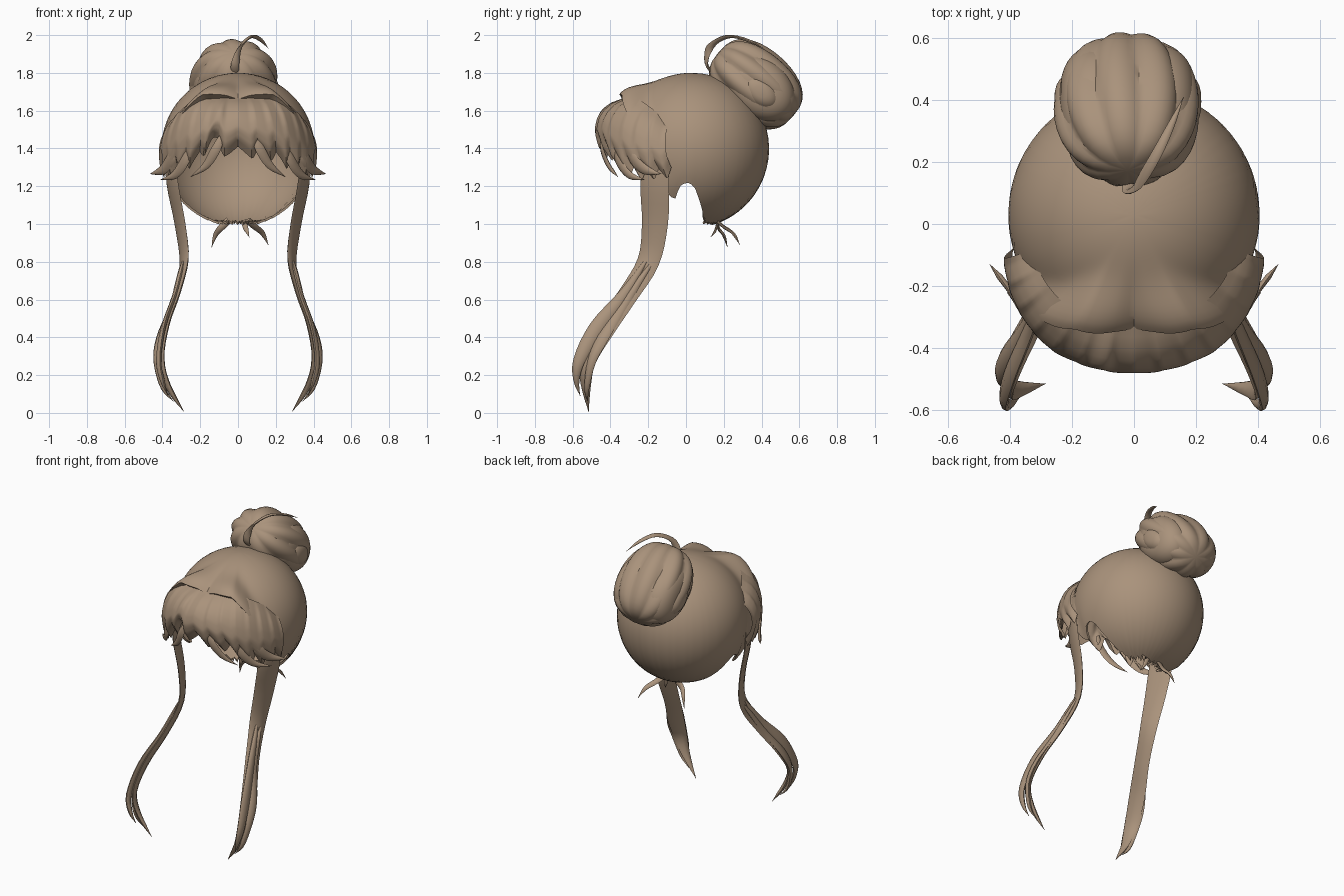
import bpy, bmesh, math
from mathutils import Vector

if "Cube" in bpy.data.objects:
    bpy.data.objects.remove(bpy.data.objects["Cube"])

hair = bpy.data.materials.new("warm brown hair")
hair.diffuse_color = (0.40, 0.29, 0.20, 1)
hair.use_nodes = True
hair.node_tree.nodes["Principled BSDF"].inputs["Base Color"].default_value = hair.diffuse_color


def interp(table, x):
    for (a, p), (b, q) in zip(table, table[1:]):
        if x <= b:
            t = max(0, (x - a) / (b - a))
            return p + (q - p) * t
    return table[-1][1]


def make(name, rows, closed=False, caps=False, angle=40):
    """Skin a grid of points."""
    bm = bmesh.new()
    vs = [[bm.verts.new(p) for p in r] for r in rows]
    n = len(rows[0])
    for a, b in zip(vs, vs[1:]):
        for i in range(n if closed else n - 1):
            j = (i + 1) % n
            bm.faces.new((a[i], a[j], b[j], b[i]))
    if caps:
        bm.faces.new(vs[0])
        bm.faces.new(vs[-1])
    bmesh.ops.remove_doubles(bm, verts=bm.verts, dist=0.0004)
    bmesh.ops.recalc_face_normals(bm, faces=bm.faces)
    me = bpy.data.meshes.new(name)
    bm.to_mesh(me)
    bm.free()
    me.shade_smooth()
    me.set_sharp_from_angle(angle=math.radians(angle))
    me.materials.append(hair)
    ob = bpy.data.objects.new(name, me)
    bpy.context.collection.objects.link(ob)
    return ob


def catmull(p, t):
    i = min(int(t), len(p) - 2)
    f = t - i
    a, b, c, d = (p[max(0, min(len(p) - 1, i + k))] for k in (-1, 0, 1, 2))
    return [0.5 * (2*q + (r - o)*f + (2*o - 5*q + 4*r - s)*f*f + (3*q - o - 3*r + s)*f**3)
            for o, q, r, s in zip(a, b, c, d)]


def strand(name, pts, thick, flat=(1, 0, 0), mirror=1, steps=4, sides=8):
    """Tapered lock; pts are x, y, z, half width; flat is the thin direction."""
    n = (len(pts) - 1) * steps
    c = [catmull(pts, k / steps) for k in range(n + 1)]
    rows = []
    for k in range(n + 1):
        p = Vector(c[k][:3])
        t = (Vector(c[min(n, k + 1)][:3]) - Vector(c[max(0, k - 1)][:3])).normalized()
        w = t.cross(Vector(flat)).normalized()
        d = w.cross(t).normalized()
        hw = max(c[k][3], 0.001)
        ht = min(thick, hw * 0.8)
        ring = []
        for s in range(sides):
            a = 2 * math.pi * s / sides
            q = p + w * hw * math.cos(a) + d * ht * math.sin(a)
            ring.append((q.x * mirror, q.y, q.z))
        rows.append(ring)
    return make(name, rows, True, True, 50)


# Scalp hair: open shell with arches over the ears, jagged nape and front lip
EDGE = [(-90, 54), (-80, 53), (-62, 55), (-50, 66), (-40, 80), (-27, 104), (-20, 126), (-15, 128),
        (-10, 118), (-4, 115), (2, 118), (8, 132), (18, 152), (30, 160), (90, 162)]
N, M = 120, 22
rows = []
for j in range(M + 2):
    row = []
    for i in range(N):
        ph = 2 * math.pi * i / N
        f = math.degrees(math.asin(max(-1, min(1, math.sin(ph)))))
        edge = interp(EDGE, f)
        if f > 18:
            edge += (3, 0, -3, 1, -2)[i % 5]
        th = edge * min(j, M) / M
        r = 1 + 0.24 * math.exp(-((f + 62) / 31) ** 2) * math.exp(-((edge - th) / 16) ** 2)
        if j > M:
            r *= 0.9 if f < -27 else 0.97
        t = math.radians(th)
        row.append((0.405 * r * math.sin(t) * math.cos(ph),
                    0.03 + 0.41 * r * math.sin(t) * math.sin(ph),
                    1.4 + (0.40 if th < 90 else 0.42) * r * math.cos(t)))
    rows.append(row)
make("scalp_hair", rows, True)

# Fringe: bulging sheet with comb-like tips swept to the sides
LOW = [(0, 1.35), (0.14, 1.33), (0.25, 1.26), (0.33, 1.225), (0.5, 1.25)]
BULGE = [(0, -0.15), (0.12, -0.075), (0.26, -0.03), (0.4, -0.005), (0.6, 0.01), (0.8, -0.005), (1, -0.05)]
C, V, LOCKS = 126, 16, 14
rows = []
for j in range(V + 1):
    v = j / V
    row = []
    for i in range(C + 1):
        u = i / C
        ph = math.radians(-161 + 142 * u)
        side = abs(2 * u - 1)
        front = -math.sin(ph)
        sgn = 1 if u > 0.5 else -1
        cell = (u * LOCKS) % 1.0
        cell = cell if sgn > 0 else 1 - cell
        tooth = abs(cell - 0.72) / (0.72 if cell < 0.72 else 0.28)
        low = interp(LOW, abs(0.45 * math.cos(ph))) + 0.06 * tooth
        low += 0.08 * math.exp(-((u - 0.41) / 0.03) ** 2)
        top = 1.45 + 0.22 * min(1, front * 1.25)
        rad = 0.398 + 0.107 * min(1, front * 1.15)
        rad += interp(BULGE, v) * (0.4 + 0.6 * front) - 0.006 * v * v * tooth
        a = ph + sgn * math.radians(9) * v ** 3 * min(1, side * 3) * (1 - side * 0.6)
        row.append((rad * math.cos(a), 0.03 + rad * math.sin(a), top + (low - top) * v))
    rows.append(row)
make("fringe", rows, angle=45)

for m, label in ((1, "right"), (-1, "left")):
    # Loose fringe tips that flick outward
    strand("fringe_flick_" + label, [(0.32, -0.31, 1.46, 0.01), (0.35, -0.29, 1.36, 0.03),
           (0.395, -0.22, 1.29, 0.028), (0.465, -0.13, 1.265, 0)], 0.01, (0.6, -0.8, 0), m)
    strand("fringe_low_flick_" + label, [(0.25, -0.37, 1.44, 0.01), (0.28, -0.36, 1.34, 0.028),
           (0.335, -0.30, 1.26, 0.022), (0.41, -0.22, 1.235, 0)], 0.01, (0.5, -0.85, 0), m)
    strand("fringe_inner_tip_" + label, [(0.08, -0.44, 1.48, 0.01), (0.115, -0.445, 1.40, 0.025),
           (0.17, -0.41, 1.31, 0.02), (0.25, -0.36, 1.25, 0)], 0.008, (0.2, -1, 0), m)
    # Long side locks: flat ribbons with the back edge turned outward
    strand("side_lock_" + label, [(0.33, -0.15, 1.52, 0.03), (0.355, -0.155, 1.40, 0.06),
           (0.348, -0.165, 1.22, 0.082), (0.307, -0.165, 1.0, 0.074), (0.285, -0.20, 0.8, 0.062),
           (0.325, -0.31, 0.62, 0.056), (0.385, -0.43, 0.45, 0.06), (0.41, -0.52, 0.28, 0.048),
           (0.37, -0.53, 0.14, 0.028), (0.285, -0.515, 0.005, 0)], 0.013, (1, -0.4, 0), m)
    strand("side_lock_outer_" + label, [(0.29, -0.215, 0.80, 0.01), (0.335, -0.335, 0.62, 0.03),
           (0.395, -0.475, 0.45, 0.04), (0.42, -0.565, 0.28, 0.032),
           (0.40, -0.58, 0.17, 0.016), (0.37, -0.56, 0.09, 0)], 0.014, (1, -0.2, 0), m)
    strand("side_lock_inner_" + label, [(0.30, -0.19, 0.78, 0.01), (0.345, -0.33, 0.58, 0.03),
           (0.415, -0.44, 0.40, 0.035), (0.43, -0.50, 0.27, 0.025),
           (0.395, -0.525, 0.13, 0.015), (0.34, -0.52, 0.06, 0)], 0.014, (1, -0.5, 0), m)

# Bun: tilted pumpkin whose folds run from front to back
D = Vector((0, 0.65, 0.76))
E = Vector((0, 0.76, -0.65))
X = Vector((1, 0, 0))
BUN = Vector((-0.02, 0.37, 1.74))


def lobed(name, centre, axes, radii, folds, depth, twist, power=0.7):
    rows = []
    for j in range(19):
        t = math.pi * j / 18
        row = []
        for i in range(72):
            a = 2 * math.pi * i / 72
            k = 1
            if folds:
                k += depth * (1.6 * abs(math.sin(folds * a / 2 + twist * math.cos(t))) - 1)
            s = math.sin(t) ** power * k if 0 < j < 18 else 0
            row.append(centre + axes[0] * radii[0] * s * math.cos(a)
                       + axes[1] * radii[1] * s * math.sin(a)
                       - axes[2] * radii[2] * math.cos(t))
        rows.append(row)
    return make(name, rows, True, angle=35)


lobed("bun", BUN, (X, D, E), (0.228, 0.188, 0.26), 9, 0.08, 0.4)
for m, label in ((1, "right"), (-1, "left")):
    # Nested coils on the bun's sides
    lobed("bun_coil_" + label, BUN + Vector((0.105 * m, 0.02, -0.02)), (E, D, X), (0.205, 0.155, 0.115), 0, 0, 0)
    lobed("bun_coil_end_" + label, BUN + Vector((0.125 * m, 0.025, -0.04)), (E, D, X), (0.125, 0.085, 0.112), 0, 0, 0)

# Loose strand arching over the bun
strand("bun_loose_strand", [(-0.015, 0.15, 1.79, 0.02), (-0.015, 0.108, 1.85, 0.022),
       (0.015, 0.13, 1.94, 0.02), (0.07, 0.22, 1.992, 0.018), (0.12, 0.32, 1.975, 0.012),
       (0.16, 0.41, 1.93, 0)], 0.008, (0, 0.5, 0.85))

# Small nape wisps
strand("nape_wisp_left", [(-0.05, 0.17, 1.02, 0.02), (-0.09, 0.17, 0.98, 0.018),
       (-0.12, 0.20, 0.94, 0.012), (-0.14, 0.22, 0.875, 0)], 0.008, (0, 1, 0.3))
strand("nape_wisp_right", [(0.05, 0.16, 1.02, 0.02), (0.09, 0.20, 0.985, 0.018),
       (0.13, 0.25, 0.95, 0.014), (0.16, 0.285, 0.89, 0)], 0.008, (0, 1, 0.6))
strand("nape_wisp_middle", [(0.03, 0.17, 1.02, 0.015), (0.04, 0.16, 0.98, 0.014),
       (0.05, 0.15, 0.955, 0.008), (0.06, 0.13, 0.93, 0)], 0.006, (0, 1, 0.3))
